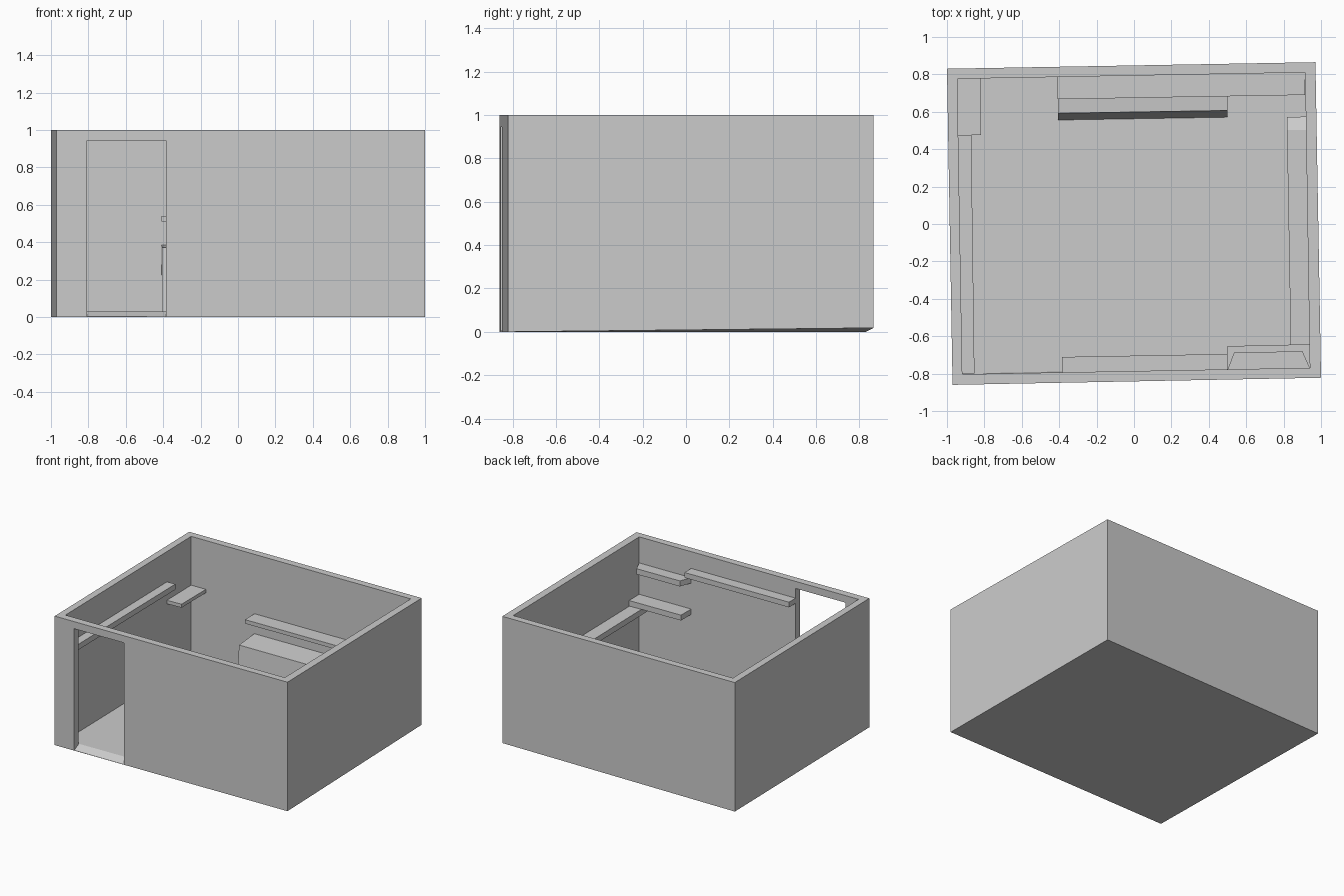
import bpy, bmesh

if "Cube" in bpy.data.objects:
    bpy.data.objects.remove(bpy.data.objects["Cube"])


def make(name, verts, faces):
    bm = bmesh.new()
    vs = [bm.verts.new(v) for v in verts]
    for f in faces:
        bm.faces.new([vs[i] for i in f])
    bmesh.ops.recalc_face_normals(bm, faces=bm.faces[:])
    me = bpy.data.meshes.new(name)
    bm.to_mesh(me)
    bm.free()
    ob = bpy.data.objects.new(name, me)
    bpy.context.collection.objects.link(ob)
    return ob


def lift(pts, z):
    return [(p[0], p[1], p[2] if len(p) > 2 else z) for p in pts]


def loft(name, rings):
    """Closed solid skinned through a stack of four-point rings."""
    faces = [(3, 2, 1, 0)]
    for k in range(len(rings) - 1):
        a, b = 4 * k, 4 * k + 4
        faces += [(a + i, a + (i + 1) % 4, b + (i + 1) % 4, b + i) for i in range(4)]
    n = 4 * (len(rings) - 1)
    faces.append((n, n + 1, n + 2, n + 3))
    return make(name, [v for r in rings for v in r], faces)


def slab(name, pts, z0, z1, base=None):
    return loft(name, [lift(base or pts, z0), lift(pts, z1)])


# Open-topped room: outer walls, rim, inner walls, floor
outer = [(-0.97, -0.86), (1.0, -0.822), (0.97, 0.865), (-1.0, 0.83)]
inner = [(-0.918, -0.803), (0.94, -0.769), (0.915, 0.81), (-0.945, 0.776)]
base = lift(outer, 0)
base[2] = (0.97, 0.865, 0.018)
room = loft("room_shell", [base, lift(outer, 1), lift(inner, 1), lift(inner, 0.03)])

# Doorway with a sloped sill, cut through the front wall
door_bottom = [(-0.806, -0.897, -0.017), (-0.385, -0.888, -0.017),
               (-0.385, -0.784, 0.032), (-0.806, -0.793, 0.032)]
door_top = [(x, y, 0.945) for x, y, z in door_bottom]
cutter = loft("doorway_cutter", [door_bottom, door_top])
cutter.hide_render = True
cutter.hide_set(True)
mod = room.modifiers.new("doorway", "BOOLEAN")
mod.operation = "DIFFERENCE"
mod.solver = "EXACT"
mod.object = cutter

# Back wall: long shelf and low bench with a leaning front
slab("back_shelf", [(-0.408, 0.667), (0.915, 0.69), (0.913, 0.812), (-0.408, 0.788)], 0.51, 0.54)
slab("bench",
     [(-0.405, 0.592, 0.372), (0.5, 0.607, 0.372), (0.5, 0.805, 0.385), (-0.41, 0.788, 0.385)],
     0.03, 0.38,
     [(-0.405, 0.556), (0.5, 0.571), (0.5, 0.805), (-0.405, 0.788)])

# Left wall: long shelf and small corner shelf
slab("left_shelf", [(-0.922, -0.8), (-0.853, -0.8), (-0.87, 0.475), (-0.942, 0.472)], 0.722, 0.765)
slab("left_corner_shelf", [(-0.942, 0.471), (-0.818, 0.477), (-0.82, 0.78), (-0.948, 0.778)], 0.595, 0.622)

# Front wall: shelf beside the doorway
slab("front_shelf", [(-0.385, -0.795), (0.5, -0.779), (0.5, -0.695), (-0.385, -0.711)], 0.83, 0.87)

# Front right corner: tapered shelf above a rectangular one
slab("corner_upper_shelf", [(0.5, -0.779), (0.94, -0.77), (0.9, -0.68), (0.535, -0.688)], 0.755, 0.798)
slab("corner_lower_shelf", [(0.5, -0.779), (0.942, -0.77), (0.94, -0.643), (0.5, -0.653)], 0.513, 0.555)

# Right wall: long shelf with a chamfered end
slab("right_shelf", [(0.84, -0.76), (0.942, -0.76), (0.921, 0.502), (0.818, 0.502)], 0.465, 0.51,
     [(0.84, -0.76), (0.942, -0.76), (0.92, 0.574), (0.817, 0.572)])
